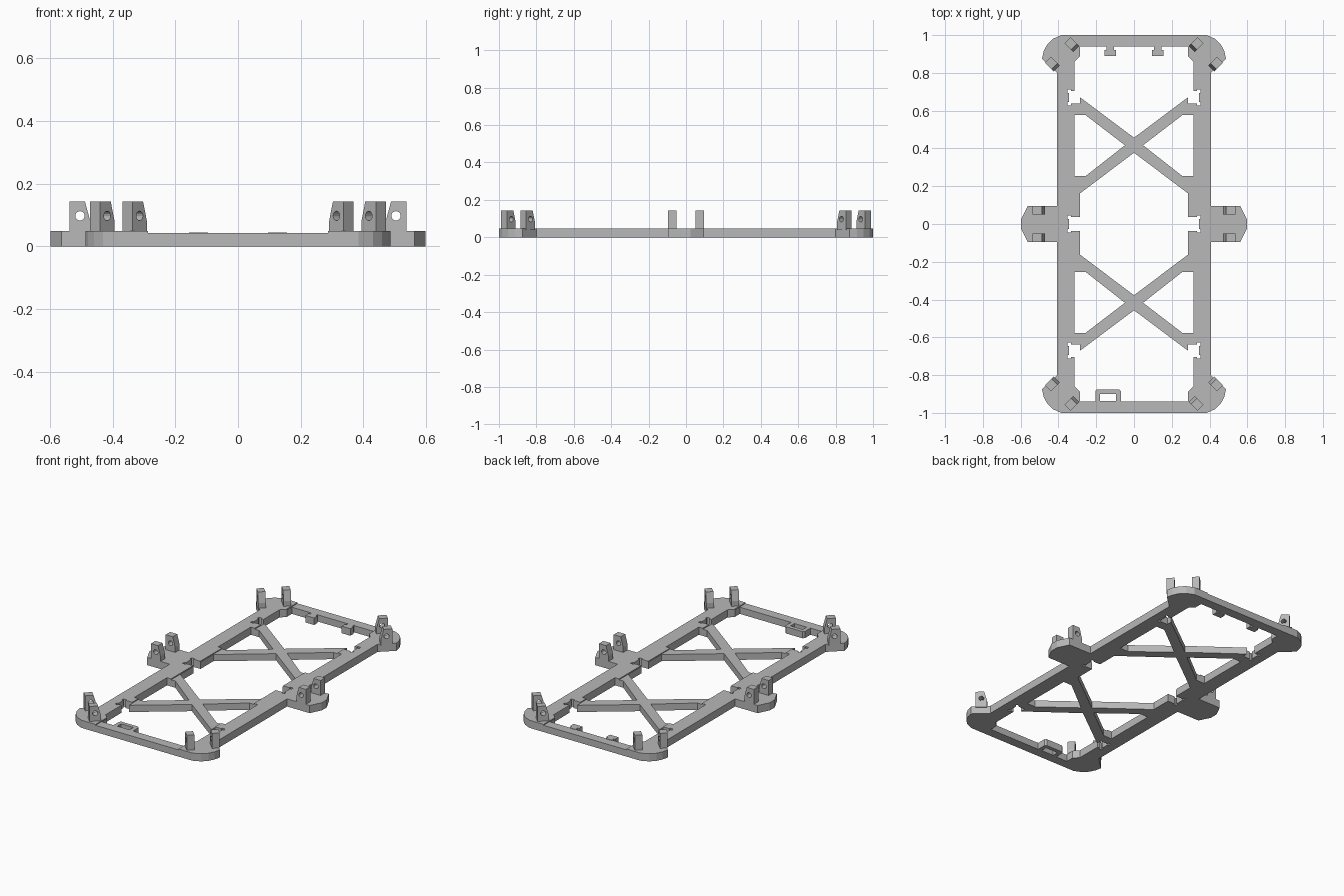
import bpy, bmesh, math
from mathutils import Matrix, Vector

old = bpy.data.objects.get("Cube")
if old:
    bpy.data.objects.remove(old, do_unlink=True)

grey = bpy.data.materials.new("plain_grey")
grey.use_nodes = True
grey.diffuse_color = (0.48, 0.48, 0.48, 1)
grey.node_tree.nodes["Principled BSDF"].inputs["Base Color"].default_value = (0.48, 0.48, 0.48, 1)

TOP = 0.048       # height of side rails and corners
LOW = 0.042       # height of the end rails and braces


def plate(name, outlines, height, matrix=Matrix()):
    """Extrude closed outlines (inner ones become holes) into a mesh plate."""
    curve = bpy.data.curves.new(name + "_outline", 'CURVE')
    curve.dimensions = '2D'
    curve.fill_mode = 'BOTH'
    curve.extrude = height / 2
    for pts in outlines:
        s = curve.splines.new('POLY')
        s.points.add(len(pts) - 1)
        for p, (x, y) in zip(s.points, pts):
            p.co = (x, y, 0, 1)
        s.use_cyclic_u = True
    temp = bpy.data.objects.new(name + "_temp", curve)
    bpy.context.collection.objects.link(temp)
    bpy.context.view_layer.update()
    deps = bpy.context.evaluated_depsgraph_get()
    mesh = bpy.data.meshes.new_from_object(temp.evaluated_get(deps))
    bpy.data.objects.remove(temp, do_unlink=True)
    bm = bmesh.new()
    bm.from_mesh(mesh)
    bmesh.ops.remove_doubles(bm, verts=bm.verts, dist=1e-5)
    bmesh.ops.translate(bm, verts=bm.verts, vec=(0, 0, height / 2))
    bmesh.ops.transform(bm, verts=bm.verts, matrix=matrix)
    bmesh.ops.recalc_face_normals(bm, faces=bm.faces)
    bm.to_mesh(mesh)
    bm.free()
    mesh.name = name
    mesh.materials.clear()
    mesh.materials.append(grey)
    for f in mesh.polygons:
        f.use_smooth = False
    ob = bpy.data.objects.new(name, mesh)
    bpy.context.collection.objects.link(ob)
    return ob


def rect(x0, x1, y0, y1):
    return [(x0, y0), (x1, y0), (x1, y1), (x0, y1)]


def mirror_x(half):
    """Close a right-hand half path with its mirror image."""
    return half + [(-x, y) for x, y in reversed(half) if abs(x) > 1e-6]


def flip_y(pts):
    return [(x, -y) for x, y in pts]


def notch(hi, lo):
    """Snap socket in the side rail, with relieved corners, going downwards."""
    a, b, c, e = 0.333, 0.343, 0.353, 0.009
    upper = [(a, hi), (a, hi + e), (c, hi + e), (c, hi - e), (b, hi - e)]
    lower = [(b, lo + e), (c, lo + e), (c, lo - e), (a, lo - e), (a, lo)]
    return upper + lower


# Outer outline with rounded corners and the two side tabs
quarter = [(0.385, 1.0), (0.43, 0.98), (0.46, 0.95), (0.478, 0.915), (0.487, 0.875),
           (0.407, 0.8), (0.407, 0.095), (0.563, 0.095), (0.598, 0.025)]
outer = mirror_x(quarter + flip_y(quarter[::-1]))

# Openings: two ends, four side triangles, one in the centre
end_gap = mirror_x([(0.285, 0.94), (0.285, 0.89), (0.315, 0.86), (0.315, 0.703)]
                   + notch(0.703, 0.637) + [(0.285, 0.637), (0.285, 0.67), (0, 0.457)])
side_gap = [(0.315, 0.577), (0.257, 0.577), (0.048, 0.417), (0.257, 0.253), (0.315, 0.253)]
centre_gap = mirror_x([(0, 0.377), (0.285, 0.163), (0.285, 0.036)] + notch(0.036, -0.036)
                      + [(0.285, -0.036), (0.285, -0.163), (0, -0.377)])
left_gaps = [side_gap, flip_y(side_gap)]
right_gaps = [[(-x, y) for x, y in g] for g in left_gaps]
frame = plate("frame", [outer, end_gap, flip_y(end_gap), centre_gap] + left_gaps + right_gaps, TOP)

# Lower the end rails and cross braces slightly
cutter = plate("step_cutter", [rect(-0.287, 0.287, -1.1, 1.1)], 0.1,
               Matrix.Translation((0, 0, LOW)))
cutter.hide_render = True
mod = frame.modifiers.new("step", 'BOOLEAN')
mod.operation = 'DIFFERENCE'
mod.solver = 'EXACT'
mod.object = cutter
bpy.context.view_layer.update()
stepped = bpy.data.meshes.new_from_object(
    frame.evaluated_get(bpy.context.evaluated_depsgraph_get()))
frame.modifiers.clear()
frame.data = stepped
bpy.data.objects.remove(cutter, do_unlink=True)

# Back clips: a narrow stem with a wider head
for side, cx in (("left", 0.126), ("right", -0.126)):
    plate("back_clip_" + side,
          [[(cx + x, y) for x, y in mirror_x([(0.02, 0.945), (0.02, 0.922),
                                              (0.03, 0.922), (0.03, 0.89)])]], LOW + 0.002)

# Front loop
plate("front_loop", [[(-0.205, -0.945), (-0.205, -0.885), (-0.195, -0.875), (-0.08, -0.875),
                      (-0.07, -0.885), (-0.07, -0.945)],
                     rect(-0.18, -0.095, -0.938, -0.9)], LOW)

# Hinge lugs: upright plates with a pin hole, chamfered on the inner side
WIDE, THICK, GAP = 0.033, 0.044, 0.073
lug_profile = [(-WIDE, 0.04), (WIDE, 0.04), (WIDE, 0.142), (-WIDE + 0.017, 0.142), (-WIDE, 0.08)]
pin_hole = [(0.015 * math.cos(i * math.tau / 16), 0.097 + 0.015 * math.sin(i * math.tau / 16))
            for i in range(16)]


def lug_pair(name, x, y, angle):
    place = Matrix.Translation((x, y, 0)) @ Matrix.Rotation(angle, 4, 'Z')
    upright = Matrix.Rotation(math.pi / 2, 4, 'X')
    for tag, offset in (("a", -GAP), ("b", GAP)):
        shift = Matrix.Translation((0, offset + THICK / 2, 0))
        plate(f"{name}_lug_{tag}", [lug_profile, pin_hole], THICK, place @ shift @ upright)


for side, sx in (("left", 1), ("right", -1)):
    lug_pair("side_" + side, sx * 0.504, 0, 0 if sx > 0 else math.pi)
    for end, sy in (("back", 1), ("front", -1)):
        lug_pair(f"{end}_{side}", sx * 0.381, sy * 0.898, math.atan2(sy, sx))
